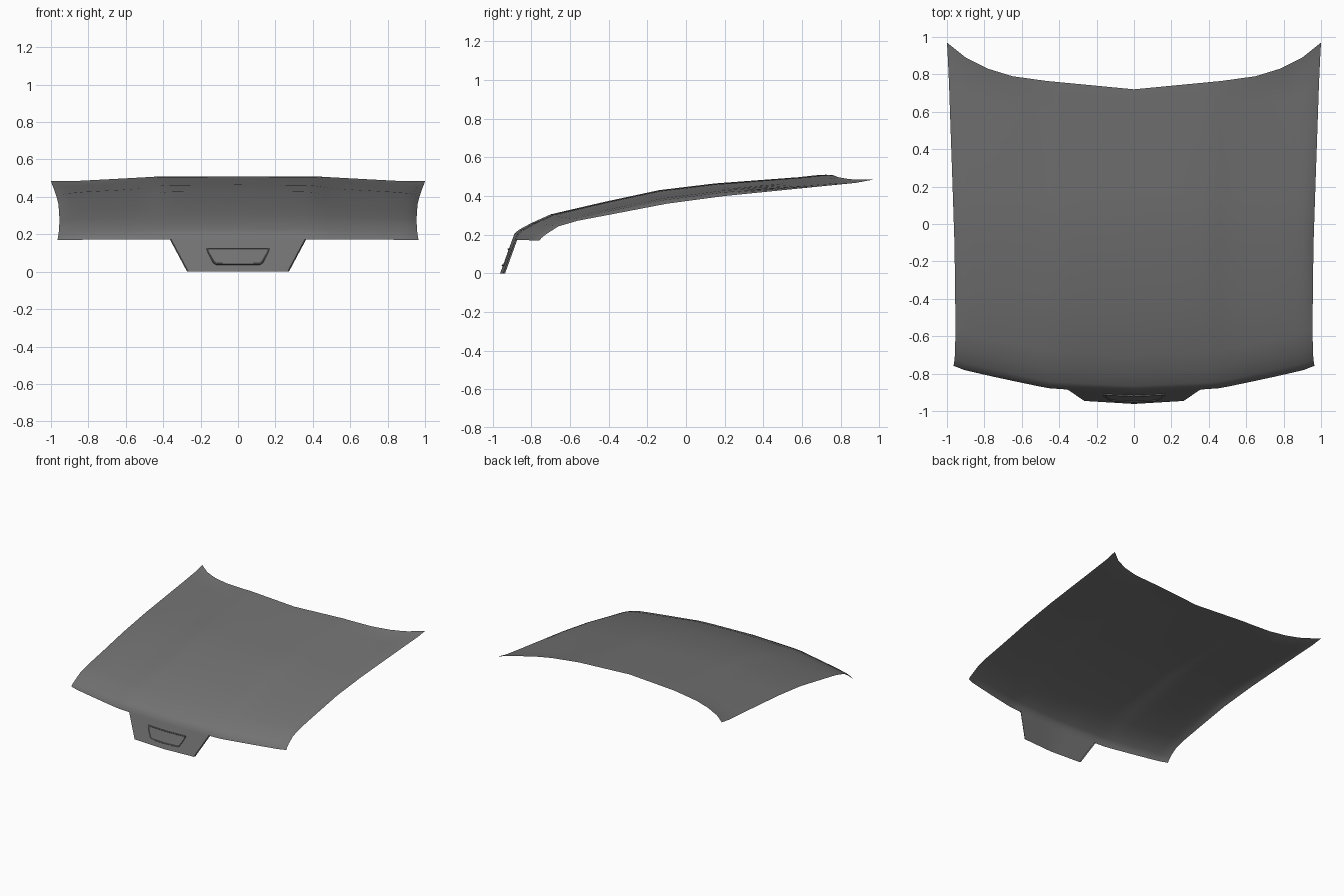
import bpy

if "Cube" in bpy.data.objects:
    bpy.data.objects.remove(bpy.data.objects["Cube"])

paint = bpy.data.materials.new("dark_grey_paint")
paint.diffuse_color = (.168, .168, .168, 1)
paint.use_nodes = True
paint.node_tree.nodes["Principled BSDF"].inputs["Base Color"].default_value = paint.diffuse_color


def lerp_table(table, f):
    for (a, p), (b, q) in zip(table, table[1:]):
        if f <= b:
            return p + (q - p) * (f - a) / (b - a)
    return table[-1][1]


def make_mesh(name, verts, faces, angle=0.7):
    me = bpy.data.meshes.new(name)
    me.from_pydata(verts, [], faces)
    me.materials.append(paint)
    me.update()
    ob = bpy.data.objects.new(name, me)
    bpy.context.collection.objects.link(ob)
    bpy.ops.object.select_all(action='DESELECT')
    ob.select_set(True)
    bpy.context.view_layer.objects.active = ob
    bpy.ops.object.shade_smooth_by_angle(angle=angle)
    return ob


# Bonnet panel: centre profile (y, z) and side edge (x, y, z), back to front
stations = [
    ((.72, .510), (1.0, .97, .485)),
    ((.67, .507), (.995, .88, .468)),
    ((.58, .497), (.989, .75, .455)),
    ((.15, .465), (.970, .20, .400)),
    ((-.14, .430), (.960, -.10, .360)),
    ((-.42, .370), (.956, -.37, .308)),
    ((-.70, .305), (.955, -.56, .272)),
    ((-.80, .260), (.956, -.66, .243)),
    ((-.865, .225), (.959, -.72, .205)),
    ((-.888, .205), (.963, -.748, .183)),
    ((-.900, .172), (.965, -.758, .170)),
]
cols = [0, .12, .25, .37, .42, .47, .52, .58, .65, .72, .78, .85, .90, .94, .97, .985, 1]
back_sweep = [(0, 0), (.47, .18), (.65, .28), (.78, .44), (.9, .68), (1, 1)]
front_sweep = [(0, 0), (.38, .11), (.48, .16), (.65, .40), (.8, .62), (.94, .84), (1, 1)]
back_drop = [(0, 0), (.42, .03), (.56, .35), (.7, .65), (.85, .97), (1, 1)]
mid_drop = [(0, 0), (.4, .04), (.52, .30), (.65, .43), (.85, .59), (.94, .71), (.97, .80), (1, 1)]

span = [-c for c in reversed(cols[1:])] + cols
rows = []
for (cy, cz), (ex, ey, ez) in stations:
    t = min(1, max(0, (.72 - cy) / 1.6))
    d = min(1, t * 3)
    row = []
    for f in span:
        a = abs(f)
        s = lerp_table(back_sweep, a) * (1 - t) + lerp_table(front_sweep, a) * t
        k = lerp_table(back_drop, a) * (1 - d) + lerp_table(mid_drop, a) * d
        row.append((f * ex, cy + (ey - cy) * s, cz + (ez - cz) * k))
    rows.append(row)

n = len(span)
verts = [p for r in rows for p in r]
faces = [(i * n + j, (i + 1) * n + j, (i + 1) * n + j + 1, i * n + j + 1)
         for i in range(len(rows) - 1) for j in range(n - 1)]


# Nose tongue: grows out of the front edge of the panel, leaning forward
def half_width(z):
    return .265 + .092 * z / .172


def nose_point(x, z, out=0.0):
    y = -.962 + .062 * z / .172 + .016 * abs(x) / half_width(z)
    return (x, y - out, z + out * .3)


mid = n // 2
previous = [(len(rows) - 1) * n + mid + j for j in range(-3, 4)]
nose_cols = [rows[-1][mid + j][0] / rows[-1][mid + 3][0] for j in range(-3, 4)]
for i in range(1, 7):
    z = .172 * (1 - i / 6)
    start = len(verts)
    verts += [nose_point(c * half_width(z), z) for c in nose_cols]
    current = list(range(start, start + 7))
    faces += [(previous[j], current[j], current[j + 1], previous[j + 1]) for j in range(6)]
    previous = current
make_mesh("bonnet_panel", verts, faces)

# Folded returns along the slanting sides of the nose
for side in (-1, 1):
    strip = []
    for z in (.172, 0):
        x, y, _ = nose_point(half_width(z), z)
        strip += [(side * x, y, z), (side * (x + .007), y + .010, z)]
    make_mesh("nose_side_fold", strip, [(0, 2, 3, 1) if side > 0 else (0, 1, 3, 2)])

# Slim raised frame on the nose
right = [(0, .128), (.085, .128), (.17, .128), (.163, .105), (.133, .046),
         (.118, .037), (.06, .036), (0, .036)]
outline = right + [(-x, z) for x, z in reversed(right[1:-1])]
n = len(outline)
cz = .083
steps = [(0, 0), (.002, .006), (.006, .006), (.008, .002)]
verts = [nose_point(x * (1 - inset / .16), cz + (z - cz) * (1 - inset / .046), out)
         for inset, out in steps for x, z in outline]
faces = []
for r in range(len(steps) - 1):
    for j in range(n):
        k = (j + 1) % n
        faces.append((r * n + j, (r + 1) * n + j, (r + 1) * n + k, r * n + k))
make_mesh("nose_frame", verts, faces, .5)
